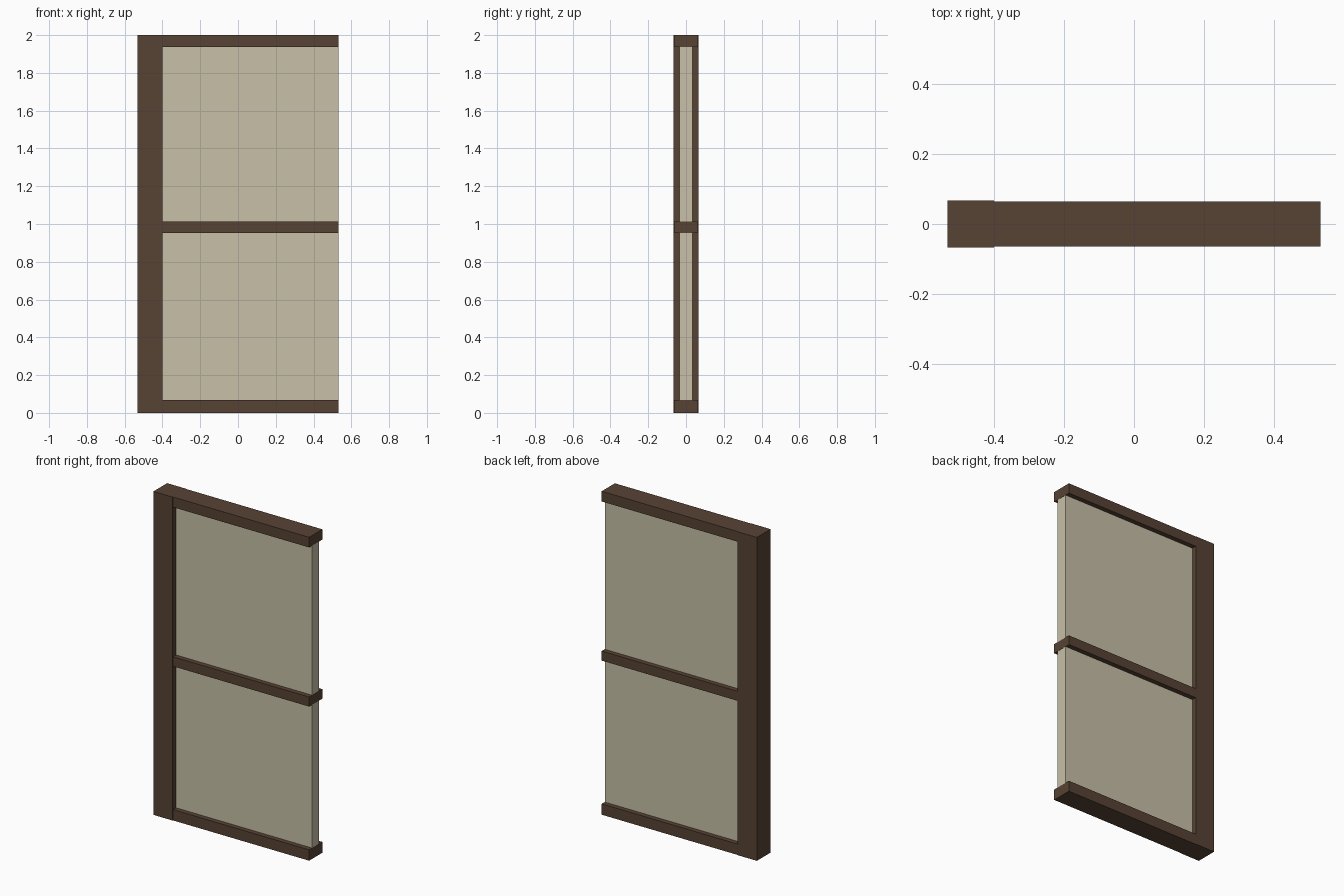
import bpy

if "Cube" in bpy.data.objects:
    bpy.data.objects.remove(bpy.data.objects["Cube"], do_unlink=True)


def make_material(name, rgb):
    mat = bpy.data.materials.new(name)
    mat.use_nodes = True
    color = (*rgb, 1.0)
    mat.diffuse_color = color
    mat.node_tree.nodes["Principled BSDF"].inputs["Base Color"].default_value = color
    return mat


def box(name, x, depth, z, mat):
    """Box spanning x and z ranges, centred on y = 0."""
    bpy.ops.mesh.primitive_cube_add(size=1, location=(sum(x) / 2, 0, sum(z) / 2))
    obj = bpy.context.object
    obj.name = name
    obj.scale = (x[1] - x[0], depth, z[1] - z[0])
    bpy.ops.object.transform_apply(location=False, rotation=False, scale=True)
    obj.data.materials.append(mat)
    return obj


wood = make_material("dark brown wood", (0.095, 0.055, 0.034))
plaster = make_material("beige plaster", (0.57, 0.525, 0.385))

EDGE = 0.532      # half width of the wall
POST_IN = -0.4    # inner face of the post
RAIL_DEPTH = 0.129

# Upright post on the right-hand side
box("post", (-EDGE, POST_IN), 0.134, (0, 2), wood)

# Horizontal rails butting against the post
rails = {"bottom_rail": (0, 0.067), "middle_rail": (0.953, 1.012), "top_rail": (1.937, 2)}
for name, z in rails.items():
    box(name, (POST_IN, EDGE), RAIL_DEPTH, z, wood)

# Recessed infill panels between the rails
spans = list(rails.values())
for name, low, high in zip(("lower_panel", "upper_panel"), spans, spans[1:]):
    box(name, (POST_IN, EDGE - 0.001), 0.07, (low[1], high[0]), plaster)
